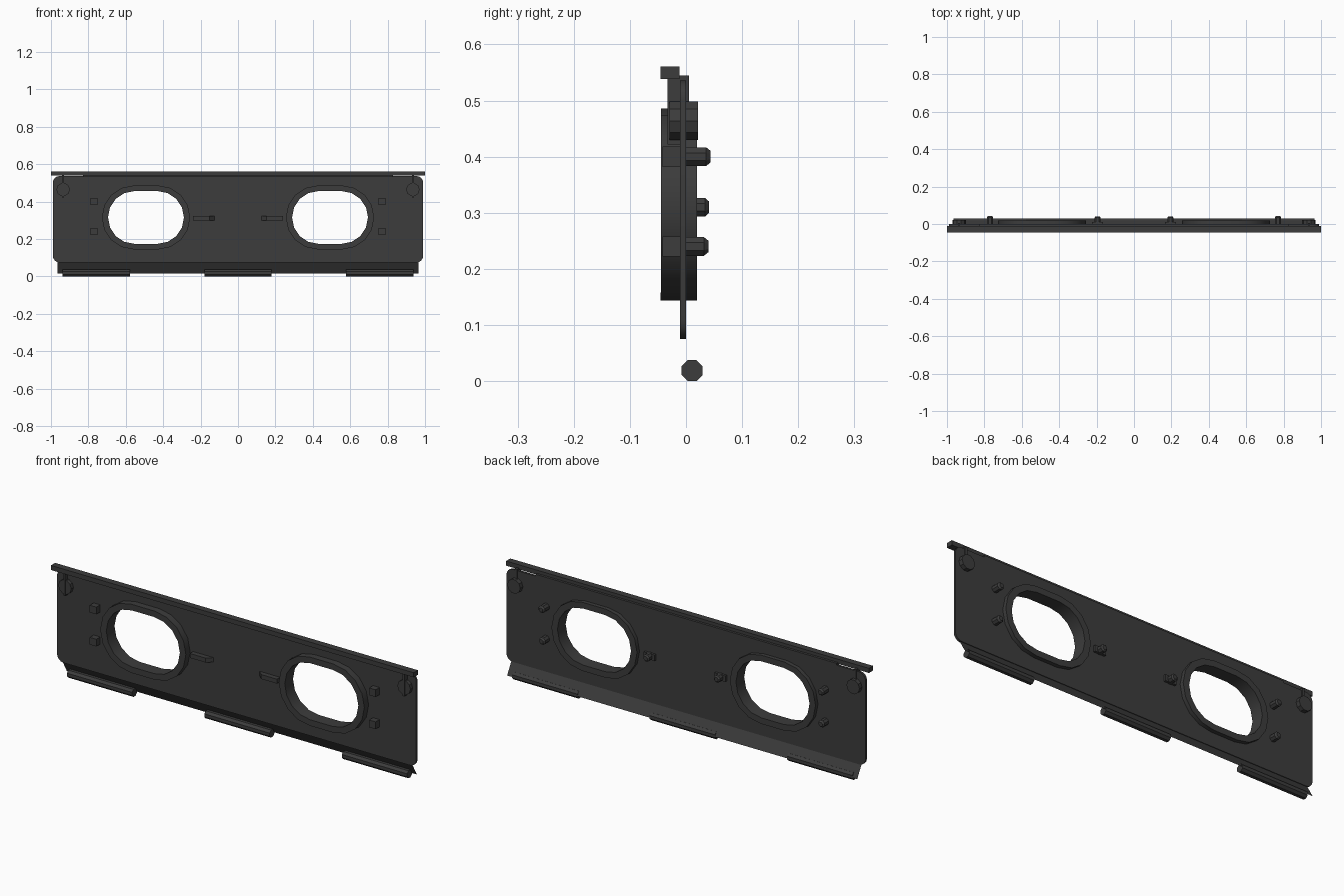
import bpy, bmesh
from math import sin, cos, pi
from mathutils import Matrix, Vector

if "Cube" in bpy.data.objects:
    bpy.data.objects.remove(bpy.data.objects["Cube"])

mat = bpy.data.materials.new("dark_grey")
mat.diffuse_color = (0.045, 0.045, 0.045, 1)
mat.use_nodes = True
mat.node_tree.nodes["Principled BSDF"].inputs["Base Color"].default_value = mat.diffuse_color


def link(name, mesh):
    mesh.materials.clear()
    mesh.materials.append(mat)
    ob = bpy.data.objects.new(name, mesh)
    bpy.context.collection.objects.link(ob)
    return ob


def plate(name, loops, y0, y1):
    """Flat x/z outline (extra loops are holes) extruded from y0 to y1."""
    cu = bpy.data.curves.new(name, 'CURVE')
    cu.dimensions = '2D'
    cu.fill_mode = 'BOTH'
    cu.extrude = (y1 - y0) / 2
    for pts in loops:
        sp = cu.splines.new('POLY')
        sp.points.add(len(pts) - 1)
        for p, (x, z) in zip(sp.points, pts):
            p.co = (x, z, 0, 1)
        sp.use_cyclic_u = True
    tmp = bpy.data.objects.new(name + "_tmp", cu)
    bpy.context.collection.objects.link(tmp)
    dg = bpy.context.evaluated_depsgraph_get()
    mesh = bpy.data.meshes.new_from_object(tmp.evaluated_get(dg))
    bpy.data.objects.remove(tmp)
    bm = bmesh.new()
    bm.from_mesh(mesh)
    bm.transform(Matrix.Translation((0, (y0 + y1) / 2, 0)) @ Matrix.Rotation(pi / 2, 4, 'X'))
    bmesh.ops.remove_doubles(bm, verts=bm.verts, dist=1e-5)
    bmesh.ops.recalc_face_normals(bm, faces=bm.faces)
    bm.to_mesh(mesh)
    bm.free()
    return link(name, mesh)


def box(name, x0, x1, y0, y1, z0, z1):
    bm = bmesh.new()
    bmesh.ops.create_cube(bm, size=1)
    for v in bm.verts:
        v.co = Vector(((x0 + x1) / 2 + v.co.x * (x1 - x0),
                       (y0 + y1) / 2 + v.co.y * (y1 - y0),
                       (z0 + z1) / 2 + v.co.z * (z1 - z0)))
    mesh = bpy.data.meshes.new(name)
    bm.to_mesh(mesh)
    bm.free()
    return link(name, mesh)


def rod(name, start, axis, length, r1, r2, n):
    """Faceted rod along axis with flats turned square to the frame."""
    bm = bmesh.new()
    bmesh.ops.create_cone(bm, cap_ends=True, segments=n, radius1=r1, radius2=r2, depth=length)
    bm.transform(Matrix.Translation(Vector(start) + Vector(axis) * length / 2)
                 @ Vector(axis).to_track_quat('Z', 'Y').to_matrix().to_4x4()
                 @ Matrix.Rotation(pi / n, 4, 'Z'))
    mesh = bpy.data.meshes.new(name)
    bm.to_mesh(mesh)
    bm.free()
    return link(name, mesh)


def stadium(cx, cz, flat, r, n=8):
    right = [(cx + flat + r * cos(a), cz + r * sin(a))
             for a in [-pi / 2 + pi * i / n for i in range(n + 1)]]
    return right + [(2 * cx - x, 2 * cz - z) for x, z in right]


def rounded(x0, x1, z0, z1, r, n=4):
    pts = []
    for k, (cx, cz) in enumerate([(x1 - r, z1 - r), (x0 + r, z1 - r), (x0 + r, z0 + r), (x1 - r, z0 + r)]):
        for i in range(n + 1):
            a = pi / 2 * (k + i / n)
            pts.append((cx + r * cos(a), cz + r * sin(a)))
    return pts


# main panel with two openings, and its rail
plate("panel", [rounded(-0.99, 0.99, 0.075, 0.536, 0.035)]
      + [stadium(s * 0.492, 0.315, 0.063, 0.155) for s in (-1, 1)], -0.011, 0)
box("top_rail", -1, 1, -0.045, -0.012, 0.538, 0.561)
box("rail_joint", -0.83, 0.83, -0.02, 0, 0.53, 0.545)

# thin sloping lower lip
lip = bpy.data.meshes.new("lower_lip")
lip.from_pydata([(-0.965, -0.006, 0.08), (0.965, -0.006, 0.08),
                 (0.965, 0.03, 0.016), (-0.965, 0.03, 0.016)], [], [(0, 3, 2, 1)])
link("lower_lip", lip)

# hinge barrels
for x in (-0.938, -0.18, 0.578):
    rod("hinge_barrel", (x, 0.011, 0.0187), (1, 0, 0), 0.36, 0.0202, 0.0202, 8)

for s in (-1, 1):
    # opening frame
    plate("opening_frame", [stadium(s * 0.492, 0.315, 0.065, 0.171),
                            stadium(s * 0.492, 0.315, 0.062, 0.141)], -0.045, 0.02)
    # corner latch: disc, front fin, back stem
    x = s * 0.935
    rod("latch_disc", (x, -0.029, 0.464), (0, 1, 0), 0.05, 0.036, 0.036, 10)
    box("latch_fin", x - 0.005, x + 0.005, -0.033, -0.008, 0.422, 0.54)
    box("latch_stem", x - 0.006, x + 0.006, -0.013, 0.005, 0.48, 0.545)
    # outer buttons with chamfered pegs behind
    for z, tip in ((0.4, 0.044), (0.24, 0.04)):
        x = s * 0.77
        box("button", x - 0.018, x + 0.018, -0.042, -0.008, z - 0.018, z + 0.018)
        rod("peg_shaft", (x, -0.004, z), (0, 1, 0), tip - 0.004, 0.018, 0.018, 8)
        rod("peg_tip", (x, tip - 0.008, z), (0, 1, 0), 0.008, 0.018, 0.011, 8)
    # inner lever with tapered end, and its peg
    lever = box("lever", 0.123, 0.24, -0.036, -0.008, 0.3, 0.322)
    for v in lever.data.vertices:
        if v.co.y < -0.02 and v.co.x < 0.2:
            v.co.x += 0.03
        if s < 0:
            v.co.x *= -1
    if s < 0:
        lever.data.flip_normals()
    box("lever_base", s * 0.195 - 0.03, s * 0.195 + 0.03, -0.004, 0.012, 0.295, 0.325)
    rod("lever_peg", (s * 0.195, 0, 0.31), (0, 1, 0), 0.034, 0.018, 0.018, 8)
    rod("lever_peg_tip", (s * 0.195, 0.034, 0.31), (0, 1, 0), 0.007, 0.018, 0.011, 8)
